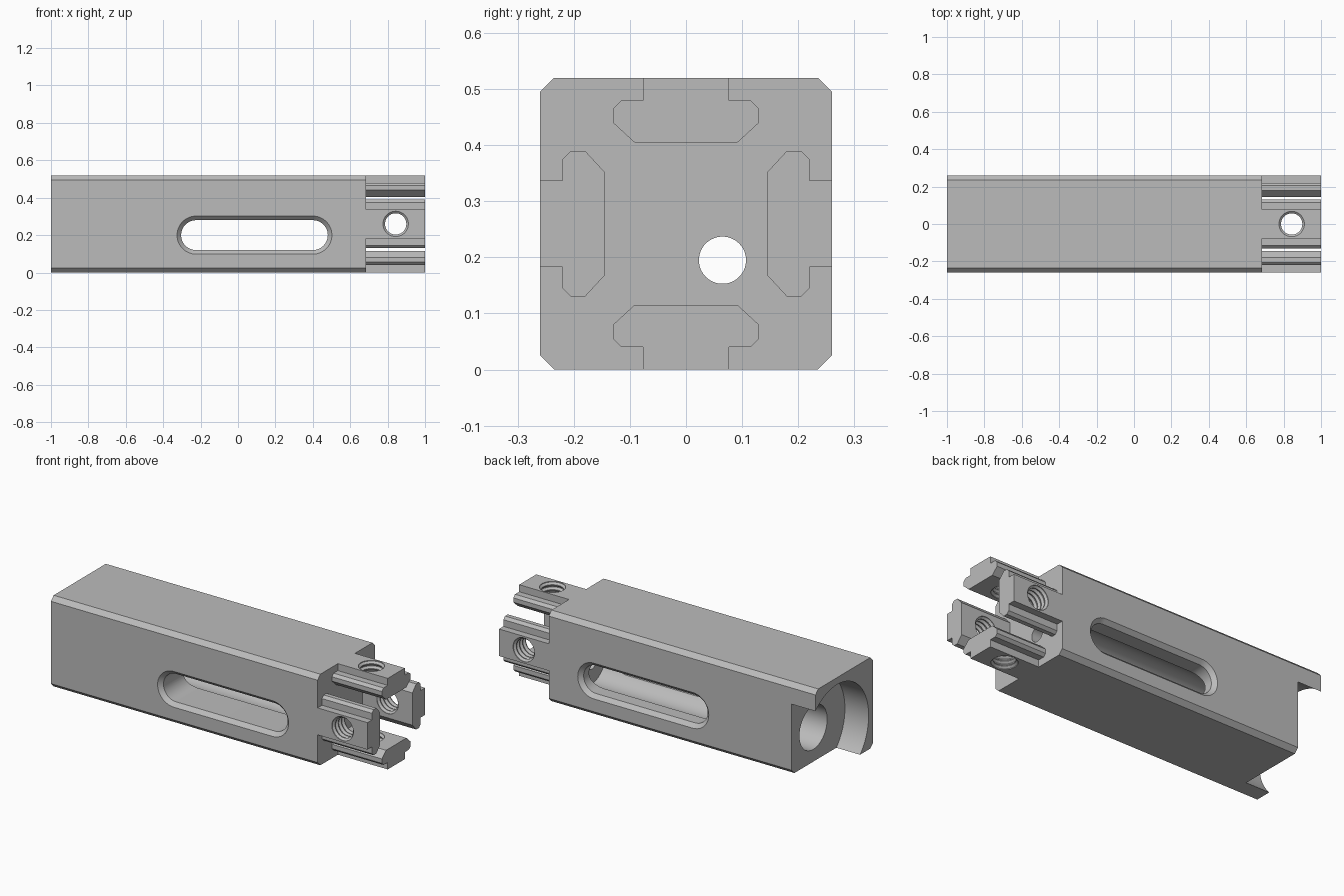
import bpy
import bmesh
from math import sin, cos, pi
from mathutils import Matrix, Vector

default = bpy.data.objects.get("Cube")
if default:
    bpy.data.objects.remove(default, do_unlink=True)

HALF = 0.26        # half width of the square section
CHAMFER = 0.025
SHOULDER = 0.685   # where the body ends and the keys begin
AXIS = Vector((0, 0, HALF))

steel = bpy.data.materials.new("machined_grey")
steel.use_nodes = True
GREY = (0.5, 0.5, 0.5, 1)
steel.diffuse_color = GREY
steel.node_tree.nodes["Principled BSDF"].inputs["Base Color"].default_value = GREY


def loft(name, rings):
    """Closed solid through a list of matching loops."""
    bm = bmesh.new()
    loops = [[bm.verts.new(p) for p in ring] for ring in rings]
    n = len(loops[0])
    for a, b in zip(loops, loops[1:]):
        for i in range(n):
            j = (i + 1) % n
            bm.faces.new((a[i], a[j], b[j], b[i]))
    bm.faces.new(loops[0])
    bm.faces.new(loops[-1])
    bmesh.ops.recalc_face_normals(bm, faces=bm.faces)
    mesh = bpy.data.meshes.new(name)
    bm.to_mesh(mesh)
    bm.free()
    mesh.materials.append(steel)
    obj = bpy.data.objects.new(name, mesh)
    bpy.context.collection.objects.link(obj)
    return obj


def prism(name, profile, x0, x1):
    """Profile of (y, z) points extruded along x."""
    return loft(name, [[(x, y, z) for y, z in profile] for x in (x0, x1)])


def turned(name, steps, centre, along_x, segments=64):
    """Round solid from (position, radius) steps along x or z."""
    rings = []
    for t, r in steps:
        ring = []
        for i in range(segments):
            a = 2 * pi * i / segments
            u, v = r * cos(a), r * sin(a)
            offset = Vector((t, u, v)) if along_x else Vector((u, v, t))
            ring.append(Vector(centre) + offset)
        rings.append(ring)
    return loft(name, rings)


def cut(target, cutter):
    cutter.hide_render = True
    mod = target.modifiers.new("cut", 'BOOLEAN')
    mod.operation = 'DIFFERENCE'
    mod.solver = 'EXACT'
    mod.object = cutter
    bpy.context.view_layer.objects.active = target
    bpy.ops.object.modifier_apply(modifier=mod.name)
    bpy.data.objects.remove(cutter, do_unlink=True)


def finish(obj):
    bpy.ops.object.select_all(action='DESELECT')
    obj.select_set(True)
    bpy.context.view_layer.objects.active = obj
    bpy.ops.object.shade_smooth_by_angle(angle=pi / 7)


# Chamfered square body
inner = HALF - CHAMFER
square = []
for sy, sz in ((1, 1), (-1, 1), (-1, -1), (1, -1)):
    pair = [(sy * HALF, HALF + sz * inner), (sy * inner, HALF + sz * HALF)]
    square += pair if sy * sz > 0 else pair[::-1]
body = prism("body", square, -1, SHOULDER)

# Off-centre stepped bore with a wide open recess at the far end
bore = turned("bore_cutter",
              [(-1.1, 0.285), (-0.85, 0.285), (-0.85, 0.125),
               (0.55, 0.125), (0.55, 0.042), (0.8, 0.042)],
              (0, 0.065, 0.195), True)
cut(body, bore)

# Long rounded window through both sides, with chamfered rims
rings = []
for y in (-0.3, -0.238, 0.238, 0.3):
    radius = 0.08 + abs(y) - 0.238
    ring = []
    for side, start in ((1, -pi / 2), (-1, pi / 2)):
        for i in range(25):
            a = start + pi * i / 24
            ring.append((0.088 + side * 0.312 + radius * cos(a), y, 0.2 + radius * sin(a)))
    rings.append(ring)
cut(body, loft("window_cutter", rings))
finish(body)

# Four T-shaped keys with threaded cross holes, turned around the body axis
half_key = [(0.077, 0.52), (0.077, 0.48), (0.115, 0.48),
            (0.13, 0.465), (0.13, 0.44), (0.092, 0.405)]
key_profile = half_key + [(-y, z) for y, z in reversed(half_key)]
PITCH = 0.028
thread = []
for i in range(6):
    z = 0.39 + i * PITCH
    thread += [(z, 0.057), (z + PITCH * 0.15, 0.057),
               (z + PITCH * 0.5, 0.068), (z + PITCH * 0.65, 0.068)]
for i, place in enumerate(("top", "front", "bottom", "back")):
    key = prism(place + "_key", key_profile, SHOULDER, 1)
    cut(key, turned("thread_cutter", thread, (0.843, 0, 0), False, 40))
    turn = Matrix.Rotation(i * pi / 2, 4, 'X')
    key.data.transform(Matrix.Translation(AXIS) @ turn @ Matrix.Translation(-AXIS))
    finish(key)
